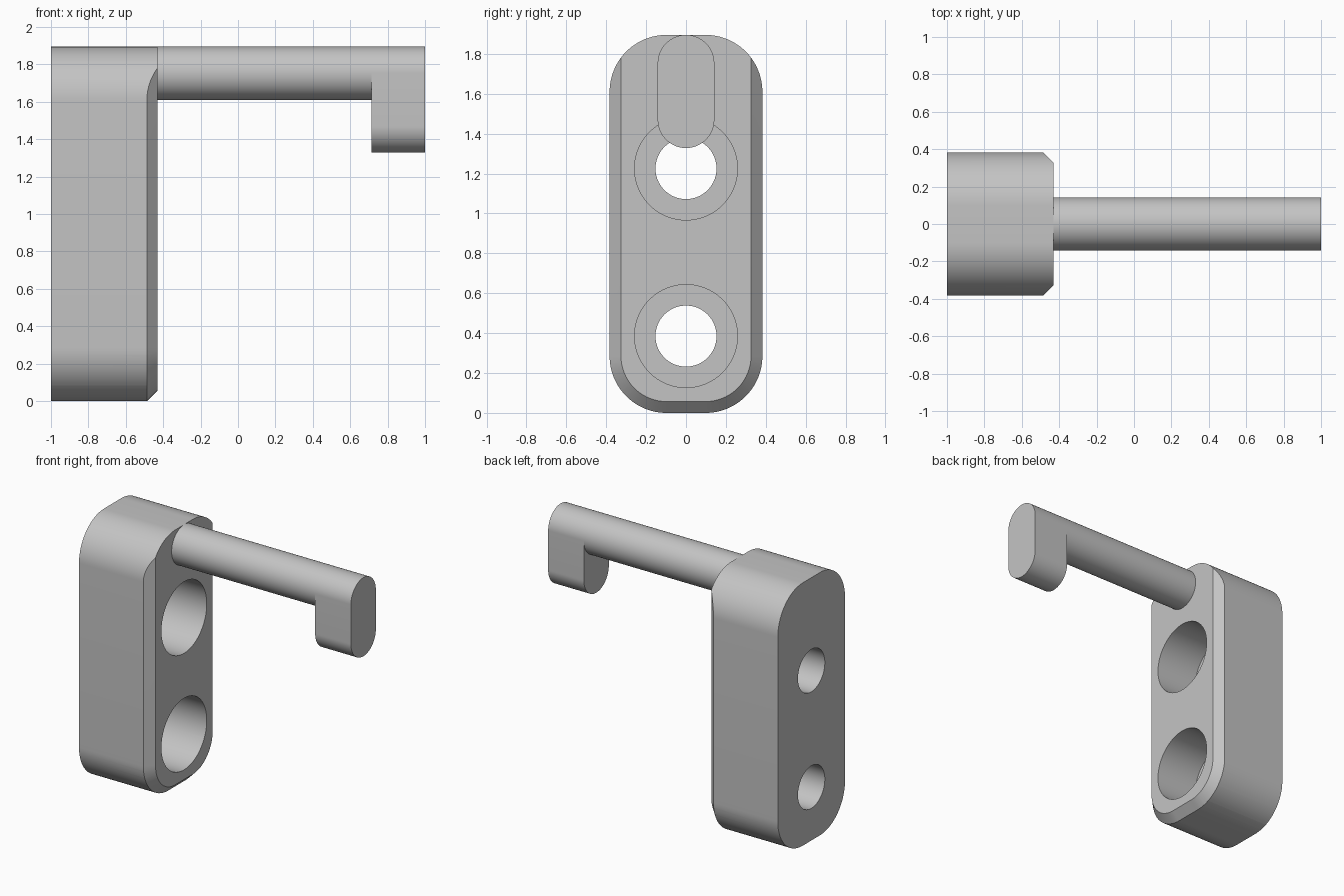
import bpy, bmesh, math

cube = bpy.data.objects.get("Cube")
if cube:
    bpy.data.objects.remove(cube, do_unlink=True)

grey = bpy.data.materials.new("light grey")
grey.use_nodes = True
colour = (0.55, 0.55, 0.55, 1)
grey.diffuse_color = colour
grey.node_tree.nodes["Principled BSDF"].inputs["Base Color"].default_value = colour

HALF_WIDTH, HEIGHT, CORNER = 0.383, 1.895, 0.285
BACK, FACE, CHAMFER = -1.0, -0.43, 0.057
ROD = 0.142


def outline(half, z0, z1, r, steps=24):
    """Rounded rectangle in the y-z plane."""
    centres = [(half - r, z1 - r), (r - half, z1 - r), (r - half, z0 + r), (half - r, z0 + r)]
    points = []
    for quarter, (cy, cz) in enumerate(centres):
        for i in range(steps + 1):
            a = math.pi / 2 * (quarter + i / steps)
            points.append((cy + r * math.cos(a), cz + r * math.sin(a)))
    return points


def loft(name, sections):
    """Solid through (x, outline) sections along x."""
    bm = bmesh.new()
    rings = [[bm.verts.new((x, y, z)) for y, z in pts] for x, pts in sections]
    for a, b in zip(rings, rings[1:]):
        for i in range(len(a)):
            j = (i + 1) % len(a)
            bm.faces.new((a[i], a[j], b[j], b[i]))
    bm.faces.new(rings[0])
    bm.faces.new(rings[-1])
    bmesh.ops.remove_doubles(bm, verts=bm.verts, dist=1e-5)
    bmesh.ops.recalc_face_normals(bm, faces=bm.faces)
    mesh = bpy.data.meshes.new(name)
    bm.to_mesh(mesh)
    bm.free()
    mesh.materials.append(grey)
    obj = bpy.data.objects.new(name, mesh)
    bpy.context.collection.objects.link(obj)
    return obj


def slot(name, x0, x1, z0, z1, r):
    pts = outline(r, z0, z1, r)
    return loft(name, [(x0, pts), (x1, pts)])


def select(obj):
    bpy.ops.object.select_all(action='DESELECT')
    obj.select_set(True)
    bpy.context.view_layer.objects.active = obj


def carve(obj, cutter, operation):
    mod = obj.modifiers.new("carve", 'BOOLEAN')
    mod.operation = operation
    mod.solver = 'EXACT'
    mod.object = cutter
    select(obj)
    bpy.ops.object.modifier_apply(modifier=mod.name)
    bpy.data.objects.remove(cutter, do_unlink=True)


# Rounded mounting block
pts = outline(HALF_WIDTH, 0, HEIGHT, CORNER)
block = loft("mounting_block", [(BACK, pts), (FACE, pts)])

# Chamfer on the sides and bottom, running out towards the top
sections = []
for x in (BACK - 0.1, FACE + 0.03):
    inset = x - (FACE - CHAMFER)
    sections.append((x, outline(HALF_WIDTH - inset, inset, 4, CORNER - inset)))
carve(block, loft("chamfer_cutter", sections), 'INTERSECT')

# Counterbored screw holes
for z in (0.385, 1.225):
    for r, start in ((0.153, BACK - 0.1), (0.258, FACE - 0.33)):
        carve(block, slot("hole_cutter", start, FACE + 0.1, z - r, z + r, r), 'DIFFERENCE')

# Round rod and its downturned end
rod = slot("rod", FACE, 0.715, HEIGHT - 2 * ROD, HEIGHT, ROD)
hook = slot("hook_end", 0.715, 1.0, 1.328, HEIGHT, ROD)

for part in (block, rod, hook):
    select(part)
    bpy.ops.object.shade_smooth_by_angle(angle=math.radians(30))
